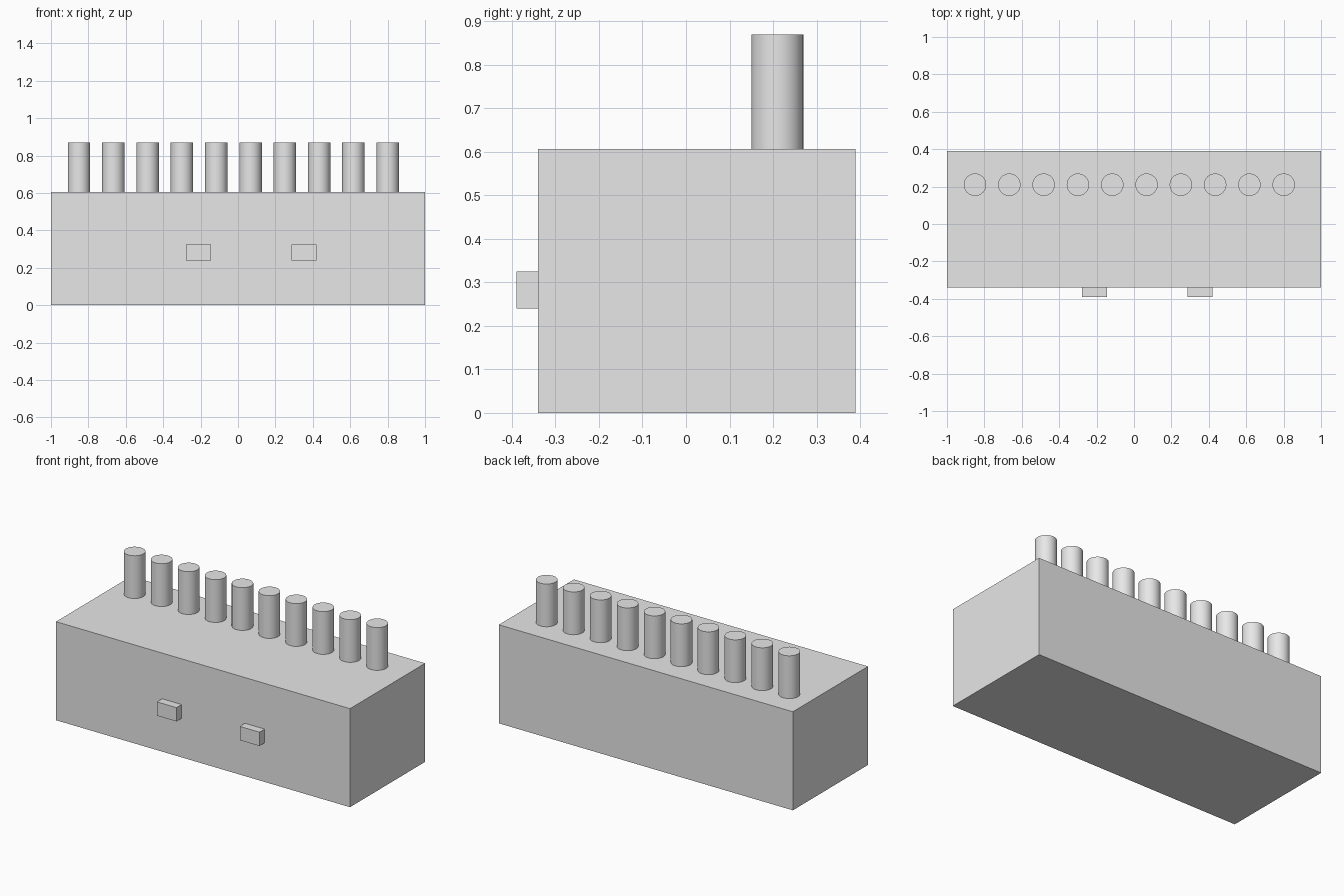
import bpy
import math

cube = bpy.data.objects.get("Cube")
if cube:
    bpy.data.objects.remove(cube, do_unlink=True)

# Single plain grey material
GREY = (0.8, 0.8, 0.8, 1.0)
grey = bpy.data.materials.new("plain_grey")
grey.use_nodes = True
grey.diffuse_color = GREY
for node in grey.node_tree.nodes:
    if node.type == 'BSDF_PRINCIPLED':
        node.inputs["Base Color"].default_value = GREY


def finish(name):
    obj = bpy.context.object
    obj.name = name
    obj.data.materials.append(grey)
    return obj


def box(name, low, high):
    center = [(a + b) / 2 for a, b in zip(low, high)]
    bpy.ops.mesh.primitive_cube_add(size=1, location=center)
    obj = finish(name)
    obj.scale = [b - a for a, b in zip(low, high)]
    bpy.ops.object.transform_apply(location=False, rotation=False, scale=True)
    return obj


# Main block
BODY_TOP = 0.606
FRONT = -0.34
box("body", (-1, FRONT, 0), (1, 0.39, BODY_TOP))

# Two small blocks on the front face
for side, x in (("right", -0.212), ("left", 0.352)):
    box("front_block_" + side, (x - 0.067, -0.39, 0.24), (x + 0.067, FRONT, 0.325))

# Row of upright pegs along the back of the top
PEG_TOP = 0.869
for i in range(10):
    x = -0.85 + i * 0.1834
    bpy.ops.mesh.primitive_cylinder_add(
        vertices=32, radius=0.06, depth=PEG_TOP - BODY_TOP,
        location=(x, 0.21, (PEG_TOP + BODY_TOP) / 2))
    finish(f"peg_{i + 1}")
    bpy.ops.object.shade_smooth_by_angle(angle=math.radians(30))
